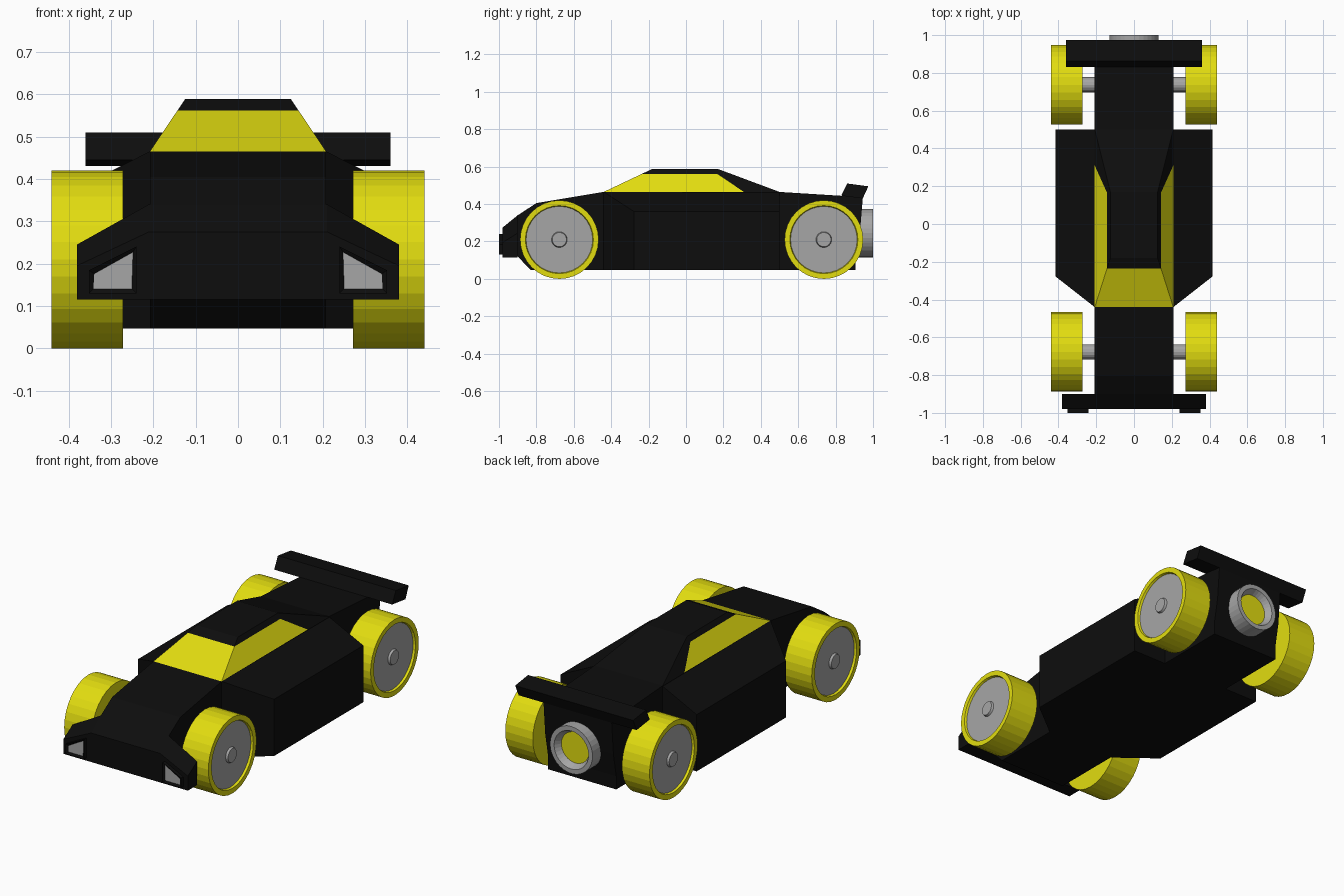
import bpy, bmesh, math
from mathutils import Vector

if "Cube" in bpy.data.objects:
    bpy.data.objects.remove(bpy.data.objects["Cube"])


def material(name, rgb):
    m = bpy.data.materials.new(name)
    m.diffuse_color = (*rgb, 1)
    m.use_nodes = True
    m.node_tree.nodes["Principled BSDF"].inputs["Base Color"].default_value = m.diffuse_color
    return m


BLACK = material("black paint", (0.004, 0.004, 0.004))
YELLOW = material("yellow", (0.76, 0.72, 0.005))
GREY = material("grey metal", (0.38, 0.38, 0.38))


def finish(name, bm, mats):
    bmesh.ops.recalc_face_normals(bm, faces=bm.faces)
    me = bpy.data.meshes.new(name)
    bm.to_mesh(me)
    bm.free()
    for m in mats:
        me.materials.append(m)
    ob = bpy.data.objects.new(name, me)
    bpy.context.collection.objects.link(ob)
    return ob


def loft(a, b):
    """Closed solid between two matching outlines."""
    bm = bmesh.new()
    va = [bm.verts.new(p) for p in a]
    vb = [bm.verts.new(p) for p in b]
    n = len(a)
    bm.faces.new(va)
    bm.faces.new(vb)
    for i in range(n):
        j = (i + 1) % n
        bm.faces.new((va[i], va[j], vb[j], vb[i]))
    bmesh.ops.recalc_face_normals(bm, faces=bm.faces)
    return bm


def side_prism(name, pts, half_width):
    a = [(-half_width, y, z) for y, z in pts]
    b = [(half_width, y, z) for y, z in pts]
    return finish(name, loft(a, b), [BLACK])


def lathe(name, profile, seg_mats, place, mats, steps=32):
    """Turned solid: profile of (along, radius), one material per segment."""
    bm = bmesh.new()
    rings = []
    for t, r in profile:
        if r == 0:
            rings.append([bm.verts.new(place(t, 0, 0))] * steps)
        else:
            rings.append([bm.verts.new(place(t, r * math.cos(2 * math.pi * k / steps),
                                             r * math.sin(2 * math.pi * k / steps)))
                          for k in range(steps)])
    for s, (ra, rb) in enumerate(zip(rings, rings[1:])):
        for k in range(steps):
            j = (k + 1) % steps
            vs = list(dict.fromkeys((ra[k], ra[j], rb[j], rb[k])))
            bm.faces.new(vs).material_index = seg_mats[s]
    return finish(name, bm, mats)


# Central body
side_prism("body", [(-0.90, 0.12), (-0.97, 0.12), (-0.97, 0.28), (-0.90, 0.34),
                    (-0.80, 0.405), (-0.44, 0.465), (0.50, 0.465), (0.85, 0.443),
                    (0.945, 0.43), (0.93, 0.25), (0.905, 0.12), (0.905, 0.047),
                    (-0.83, 0.047)], 0.208)

# Rear wing
side_prism("rear_wing", [(0.83, 0.445), (0.862, 0.51), (0.975, 0.495), (0.945, 0.43)], 0.36)

# Front bumper with chamfered top
half_back = [(0.38, 0.115), (0.38, 0.245), (0.21, 0.34)]
half_front = [(0.38, 0.115), (0.38, 0.195), (0.21, 0.275)]


def mirrored(half, y):
    return [(x, y, z) for x, z in half] + [(-x, y, z) for x, z in reversed(half)]


finish("front_bumper", loft(mirrored(half_back, -0.90), mirrored(half_front, -0.98)), [BLACK])

# Cabin: frustum with windows cut into it
bm = loft([(-0.208, -0.44, 0.465), (0.208, -0.44, 0.465), (0.208, 0.5, 0.465), (-0.208, 0.5, 0.465)],
          [(-0.125, -0.18, 0.588), (0.125, -0.18, 0.588), (0.125, 0.17, 0.588), (-0.125, 0.17, 0.588)])
pillar_co = Vector((0, 0.31, 0.465))
pillar_no = Vector((0, 0.097, 0.145))
for co, no in (((0, 0, 0.562), (0, 0, 1)), (pillar_co, pillar_no)):
    bmesh.ops.bisect_plane(bm, geom=bm.verts[:] + bm.edges[:] + bm.faces[:],
                           plane_co=co, plane_no=no)
for f in bm.faces:
    c = f.calc_center_median()
    glass = 0.466 < c.z < 0.561 and (c - pillar_co).dot(pillar_no) < 0
    f.material_index = int(glass)
finish("cabin", bm, [BLACK, YELLOW])

for s, side in ((-1, "left"), (1, "right")):
    # Side pod: tapers in at the front, top slopes outward
    plan = [(0.2, -0.435), (0.208, -0.44), (0.415, -0.278), (0.415, 0.5), (0.2, 0.5)]
    finish(side + "_side_pod",
           loft([(s * x, y, 0.047) for x, y in plan],
                [(s * x, y, 0.36 if x > 0.3 else 0.465) for x, y in plan]), [BLACK])

    # Headlight housing with recessed lamp
    shape = [(0.24, 0.13), (0.352, 0.13), (0.352, 0.184), (0.24, 0.24)]
    bm = loft([(s * x, -0.94, z) for x, z in shape], [(s * x, -1.0, z) for x, z in shape])
    front = min(bm.faces, key=lambda f: f.calc_center_median().y)
    bmesh.ops.inset_region(bm, faces=[front], thickness=0.015, depth=0)
    front.material_index = 1
    for v in front.verts:
        v.co.y += 0.008
    finish(side + "_headlight", bm, [BLACK, GREY])

    # Wheels: yellow tyre, recessed grey disc, small hub
    for y, end in ((-0.677, "front"), (0.737, "rear")):
        lathe(f"{end}_{side}_wheel",
              [(0.272, 0), (0.272, 0.21), (0.44, 0.21), (0.44, 0.182), (0.428, 0.178),
               (0.428, 0.042), (0.44, 0.038), (0.44, 0)],
              [0, 0, 0, 0, 1, 1, 1],
              lambda t, a, b: (s * t, y + a, 0.21 + b), [YELLOW, GREY])

# Axles
for y, end in ((-0.677, "front"), (0.737, "rear")):
    lathe(end + "_axle", [(-0.29, 0), (-0.29, 0.04), (0.29, 0.04), (0.29, 0)], [0, 0, 0],
          lambda t, a, b: (t, y + a, 0.21 + b), [GREY], 16)

# Exhaust nozzle with yellow core
lathe("exhaust", [(0.88, 0), (0.88, 0.13), (1.0, 0.13), (1.0, 0.105), (0.965, 0.085), (0.965, 0)],
      [0, 0, 0, 0, 1], lambda t, a, b: (a, t, 0.245 + b), [GREY, YELLOW])
